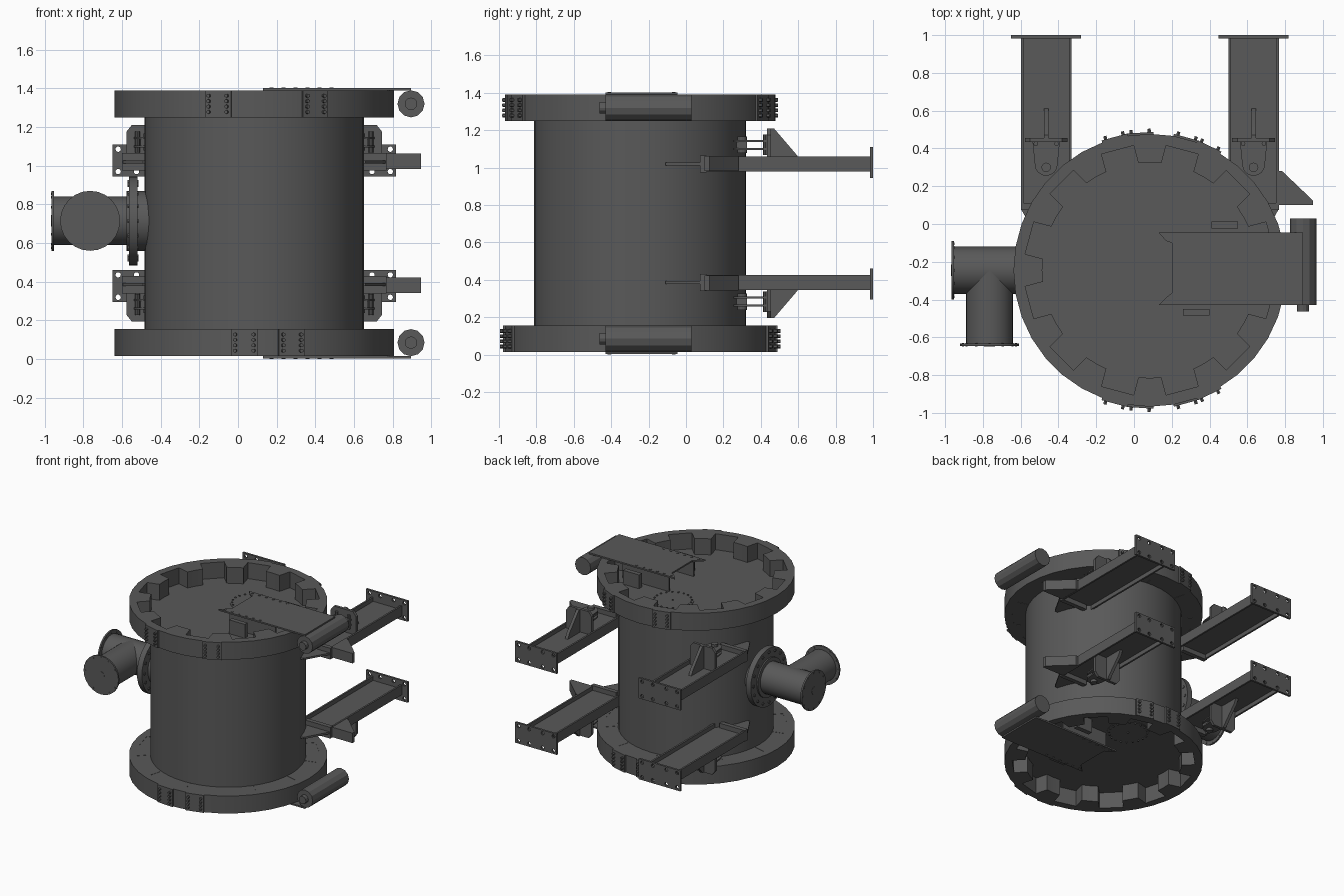
import bpy, bmesh
from math import sin, cos, pi, radians, asin
from mathutils import Matrix, Vector

cube = bpy.data.objects.get("Cube")
if cube:
    bpy.data.objects.remove(cube)

ORIGIN = Vector((0.084, -0.245, 0.7025))   # middle of the vessel; all parts are local to it

steel = bpy.data.materials.new("dark grey steel")
steel.use_nodes = True
steel.diffuse_color = (0.1, 0.1, 0.1, 1)
steel.node_tree.nodes["Principled BSDF"].inputs["Base Color"].default_value = (0.1, 0.1, 0.1, 1)

TURN = {"z": Matrix(), "x": Matrix.Rotation(pi / 2, 4, "Y"), "y": Matrix.Rotation(pi / 2, 4, "X")}
SIDEWAYS = Matrix(((0, 0, 1, 0), (1, 0, 0, 0), (0, 1, 0, 0), (0, 0, 0, 1)))  # profile in y-z


def box(bm, x0, x1, y0, y1, z0, z1, matrix=Matrix()):
    mid = Matrix.Translation(((x0 + x1) / 2, (y0 + y1) / 2, (z0 + z1) / 2))
    size = Matrix.Diagonal((x1 - x0, y1 - y0, z1 - z0, 1))
    bmesh.ops.create_cube(bm, size=1, matrix=matrix @ mid @ size)


def cyl(bm, centre, axis, r, length, sides=24, matrix=Matrix()):
    bmesh.ops.create_cone(bm, cap_ends=True, segments=sides, radius1=r, radius2=r, depth=length,
                          matrix=matrix @ Matrix.Translation(centre) @ TURN[axis])


def circle(r, sides, x=0, y=0):
    return [(x + r * cos(2 * pi * i / sides), y + r * sin(2 * pi * i / sides)) for i in range(sides)]


def slab(bm, loops, z0, z1, matrix=Matrix()):
    """Extrude an outline; further loops are holes."""
    edges, verts = [], []
    for loop in loops:
        vs = [bm.verts.new((x, y, z0)) for x, y in loop]
        edges += [bm.edges.new((vs[i - 1], vs[i])) for i in range(len(vs))]
        verts += vs
    fill = bmesh.ops.triangle_fill(bm, use_beauty=True, edges=edges, normal=(0, 0, 1))
    faces = [g for g in fill["geom"] if isinstance(g, bmesh.types.BMFace)]
    ext = bmesh.ops.extrude_face_region(bm, geom=faces, use_keep_orig=True)
    top = [g for g in ext["geom"] if isinstance(g, bmesh.types.BMVert)]
    bmesh.ops.translate(bm, verts=top, vec=(0, 0, z1 - z0))
    bmesh.ops.transform(bm, matrix=matrix, verts=verts + top)


def finish(name, bm, mirror=""):
    bmesh.ops.recalc_face_normals(bm, faces=bm.faces)
    mesh = bpy.data.meshes.new(name)
    bm.to_mesh(mesh)
    bm.free()
    mesh.materials.append(steel)
    ob = bpy.data.objects.new(name, mesh)
    ob.location = ORIGIN
    bpy.context.collection.objects.link(ob)
    if mirror:
        mod = ob.modifiers.new("Mirror", "MIRROR")
        mod.use_axis = [a in mirror for a in "xyz"]
        mod.use_mirror_merge = False
    bpy.ops.object.select_all(action="DESELECT")
    ob.select_set(True)
    bpy.context.view_layer.objects.active = ob
    bpy.ops.object.shade_smooth_by_angle(angle=radians(23))


# Vessel shell
bm = bmesh.new()
cyl(bm, (0, 0, 0), "z", 0.567, 1.1, 48)
finish("vessel_body", bm)

# Locking rings with twelve notches round the bore
bm = bmesh.new()
bore, deep, half = 0.57, 0.66, 0.088
spread = asin(half / bore)
inner = []
for k in range(12):
    a = radians(15 + 30 * k)
    u, v = Vector((cos(a), sin(a))), Vector((-sin(a), cos(a)))
    inner += [(bore * cos(a - spread), bore * sin(a - spread)), tuple(u * deep - v * half),
              tuple(u * deep + v * half), (bore * cos(a + spread), bore * sin(a + spread)),
              (bore * cos(a + pi / 12), bore * sin(a + pi / 12))]
slab(bm, [circle(0.722, 36), inner], 0.5475, 0.6875)
finish("locking_ring", bm, "z")

# Recessed lids with bolted hatch
bm = bmesh.new()
cyl(bm, (0, 0, 0.554), "z", 0.705, 0.01, 48)
finish("lid", bm, "z")
bm = bmesh.new()
cyl(bm, (0.006, 0.285, 0.56), "z", 0.155, 0.006, 32)
for x, y in circle(0.14, 20, 0.006, 0.285) + [(0.006, 0.285)]:
    cyl(bm, (x, y, 0.565), "z", 0.007, 0.01, 6)
finish("lid_hatch", bm, "z")

# Bolted pads on the rim, front and back
for name, z, angles in (("top", 0.6175, (-0.26, 0.447)), ("bottom", -0.6175, (-0.07, 0.27))):
    bm = bmesh.new()
    for a in angles:
        rot = Matrix.Rotation(a, 4, "Z")
        box(bm, -0.07, 0.07, -0.73, -0.70, z - 0.07, z + 0.07, rot)
        for x in (-0.048, 0.048):
            for i in range(4):
                cyl(bm, (x, -0.735, z + (i - 1.5) * 0.028), "y", 0.01, 0.026, 6, rot)
    finish(name + "_rim_pads", bm, "y")

# Hinge arms across the lids
bm = bmesh.new()
slab(bm, [[(0.046, 0.2), (0.086, 0.155), (0.116, 0.145), (0.116, -0.12), (0.086, -0.145),
           (0.046, -0.185), (0.811, -0.185), (0.811, 0.2)]], 0.687, 0.699)
for i in range(6):
    for y in (0.18, -0.165):
        cyl(bm, (0.09 + 0.062 * i, y, 0.697), "z", 0.01, 0.011, 8)
for y in (0.165, -0.15):
    box(bm, 0.12, 0.53, y - 0.006, y + 0.006, 0.555, 0.69)
finish("hinge_arm", bm, "z")

bm = bmesh.new()
box(bm, 0.326, 0.466, 0.22, 0.257, 0.555, 0.67)
box(bm, 0.176, 0.316, -0.24, -0.205, 0.555, 0.67)
finish("lid_lugs", bm, "z")

bm = bmesh.new()
cyl(bm, (0.811, 0.045, 0.6175), "y", 0.07, 0.46, 12)
cyl(bm, (0.811, 0.028, 0.6175), "y", 0.032, 0.49, 12)
finish("hinge_barrel", bm, "z")

# Support beams: flat web, upright edges, drilled end plate
C, W = 0.549, 0.134
bm = bmesh.new()
slab(bm, [[(C - W, 1.235), (C + W, 1.235), (C + W, 0.325), (0.575, 0.135), (0.54, 0.135),
           (C - W, 0.37)]], 0.31, 0.325)
box(bm, C - W, C - W + 0.014, 0.37, 1.235, 0.2775, 0.3575)
box(bm, C + W - 0.014, C + W, 0.34, 1.235, 0.2775, 0.3575)
box(bm, 0.46, C + W, 0.32, 0.355, 0.2725, 0.3625)
finish("support_beam", bm, "xz")

bm = bmesh.new()
holes = [circle(0.014, 10, C + x, z) for x in (-0.155, -0.06, 0.06, 0.155) for z in (0.267, 0.383)]
outline = [(C - 0.185, 0.2425), (C + 0.185, 0.2425), (C + 0.185, 0.4075), (C - 0.185, 0.4075)]
slab(bm, [outline] + holes, -1.245, -1.228, TURN["y"])
finish("beam_end_plate", bm, "xz")

# Upright brackets with gusset and clevis on each beam
bm = bmesh.new()
base, top = 0.32, 0.5075
slab(bm, [[(C - 0.113, base), (C + 0.113, base), (C + 0.113, top - 0.035), (C + 0.085, top),
           (C - 0.085, top), (C - 0.113, top - 0.035)]], -0.70, -0.678, TURN["y"])
slab(bm, [[(0.695, base), (0.86, base), (0.84, 0.362), (0.715, top), (0.695, top)]],
     C - 0.012, C + 0.012, SIDEWAYS)
finish("bracket", bm, "xz")

bm = bmesh.new()
tongue = [(C + 0.072, 0.68), (C - 0.072, 0.68)]
tongue += [(C + 0.06 * cos(a), 0.56 + 0.06 * sin(a)) for a in [pi + i * pi / 8 for i in range(9)]]
for z in (0.392, 0.435):
    slab(bm, [tongue], z, z + 0.011)
box(bm, C - 0.04, C + 0.04, 0.515, 0.57, 0.4, 0.438)
cyl(bm, (C, 0.545, 0.42), "z", 0.025, 0.09, 12)
for x in (-0.055, 0.055):
    cyl(bm, (C + x, 0.67, 0.42), "z", 0.012, 0.11, 8)
finish("clevis", bm, "xz")

# Angled stops on the left beams only
bm = bmesh.new()
slab(bm, [[(0.67, 0.525), (0.70, 0.525), (0.863, 0.37), (0.863, 0.345), (0.67, 0.345)]], 0.28, 0.36)
finish("beam_stop", bm, "z")

# Side nozzle with a tee branch
Z = 0.0125
bm = bmesh.new()
cyl(bm, (-0.59, 0, Z), "x", 0.155, 0.14, 32)
cyl(bm, (-0.627, 0, Z), "x", 0.23, 0.044, 32)
for y, z in circle(0.2, 16):
    cyl(bm, (-0.627, y, Z + z), "x", 0.012, 0.056, 6)
finish("nozzle_flange", bm)

bm = bmesh.new()
cyl(bm, (-0.84, 0, Z), "x", 0.125, 0.41)
cyl(bm, (-0.849, -0.197, Z), "y", 0.125, 0.394)
finish("tee_pipe", bm)

bm = bmesh.new()
cyl(bm, (-1.043, 0, Z), "x", 0.155, 0.013)
cyl(bm, (-1.044, 0, Z), "x", 0.03, 0.015, 12)
cyl(bm, (-0.849, -0.394, Z), "y", 0.155, 0.013)
cyl(bm, (-0.849, -0.395, Z), "y", 0.03, 0.015, 12)
for u, v in circle(0.14, 12):
    cyl(bm, (-1.043, u, Z + v), "x", 0.007, 0.017, 6)
    cyl(bm, (-0.849 + u, -0.394, Z + v), "y", 0.007, 0.017, 6)
finish("pipe_end_discs", bm)
